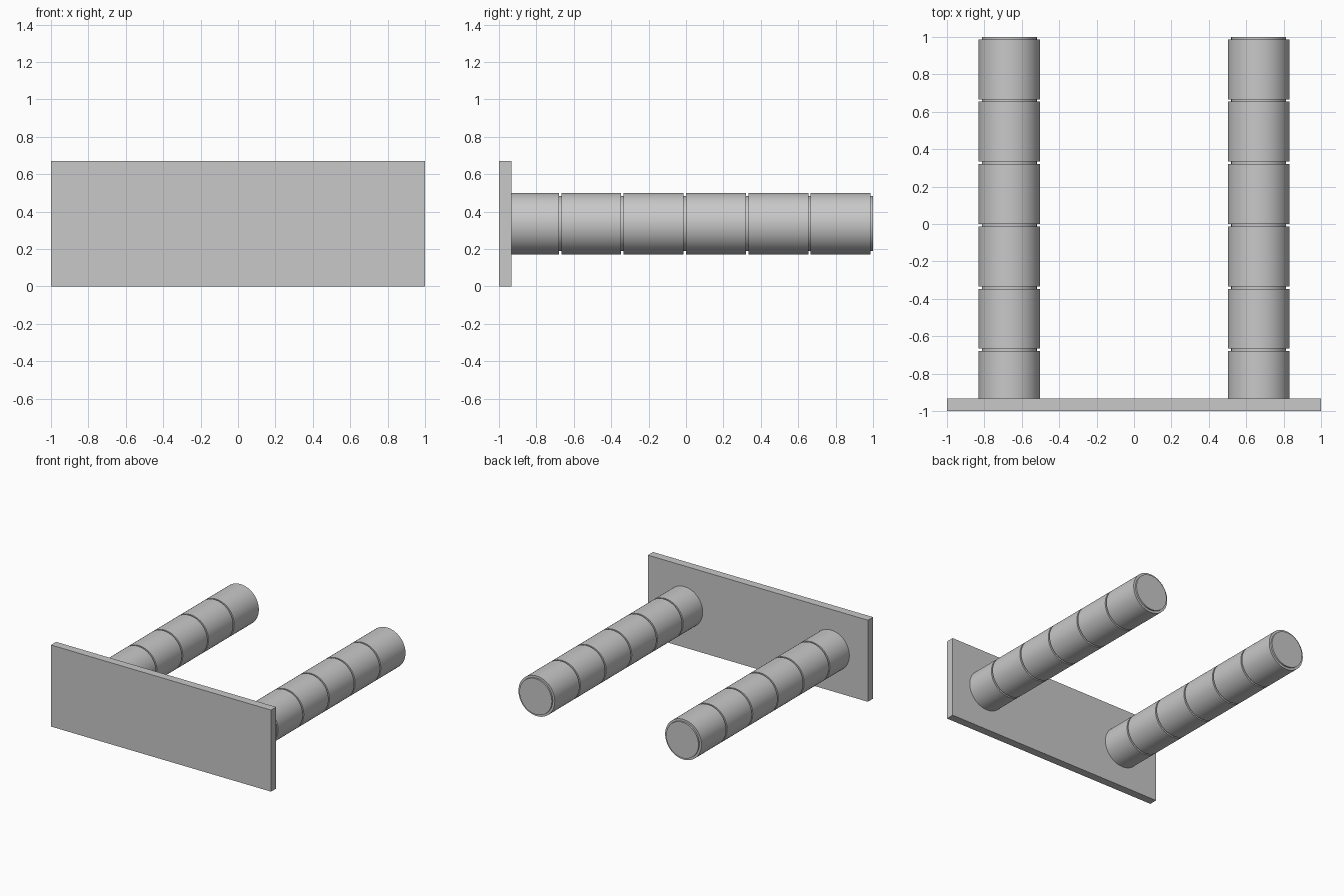
import bpy
import bmesh
import math
from mathutils import Matrix

cube = bpy.data.objects.get("Cube")
if cube:
    bpy.data.objects.remove(cube, do_unlink=True)

grey = bpy.data.materials.new("plain_grey")
grey.use_nodes = True
colour = (0.58, 0.58, 0.58, 1)
grey.diffuse_color = colour
grey.node_tree.nodes["Principled BSDF"].inputs["Base Color"].default_value = colour

WIDTH, HEIGHT, THICK = 2.0, 0.67, 0.067
RADIUS, GROOVE_RADIUS, GROOVE = 0.165, 0.147, 0.013
PITCH, SIDES = 1 / 3, 64


def add_object(name, bm):
    mesh = bpy.data.meshes.new(name)
    bmesh.ops.recalc_face_normals(bm, faces=bm.faces)
    bm.to_mesh(mesh)
    bm.free()
    mesh.materials.append(grey)
    obj = bpy.data.objects.new(name, mesh)
    bpy.context.collection.objects.link(obj)
    return obj


# Upright mounting plate
bm = bmesh.new()
bmesh.ops.create_cube(bm, size=1, matrix=Matrix.Translation(
    (0, -1 + THICK / 2, HEIGHT / 2)) @ Matrix.Diagonal((WIDTH, THICK, HEIGHT, 1)))
add_object("mounting_plate", bm)

# Stepped peg profile: full radius sections, each ending in a narrow groove
start = -1 + THICK
profile = [(0, start)]
for k in range(6):
    end = 1 - (5 - k) * PITCH
    profile += [(RADIUS, start), (RADIUS, end - GROOVE),
                (GROOVE_RADIUS, end - GROOVE), (GROOVE_RADIUS, end)]
    start = end
profile.append((0, 1))

# Two pegs, revolved about the depth axis
for name, x in (("left_peg", 2 / 3), ("right_peg", -2 / 3)):
    bm = bmesh.new()
    verts = [bm.verts.new((r, y, 0)) for r, y in profile]
    edges = [bm.edges.new(pair) for pair in zip(verts, verts[1:])]
    bmesh.ops.spin(bm, geom=verts + edges, cent=(0, 0, 0), axis=(0, 1, 0),
                   angle=math.tau, steps=SIDES, use_merge=True)
    bmesh.ops.remove_doubles(bm, verts=bm.verts, dist=0.0001)
    peg = add_object(name, bm)
    peg.location = (x, 0, HEIGHT / 2)
    bpy.ops.object.select_all(action="DESELECT")
    peg.select_set(True)
    bpy.context.view_layer.objects.active = peg
    bpy.ops.object.shade_smooth_by_angle(angle=math.radians(30))
